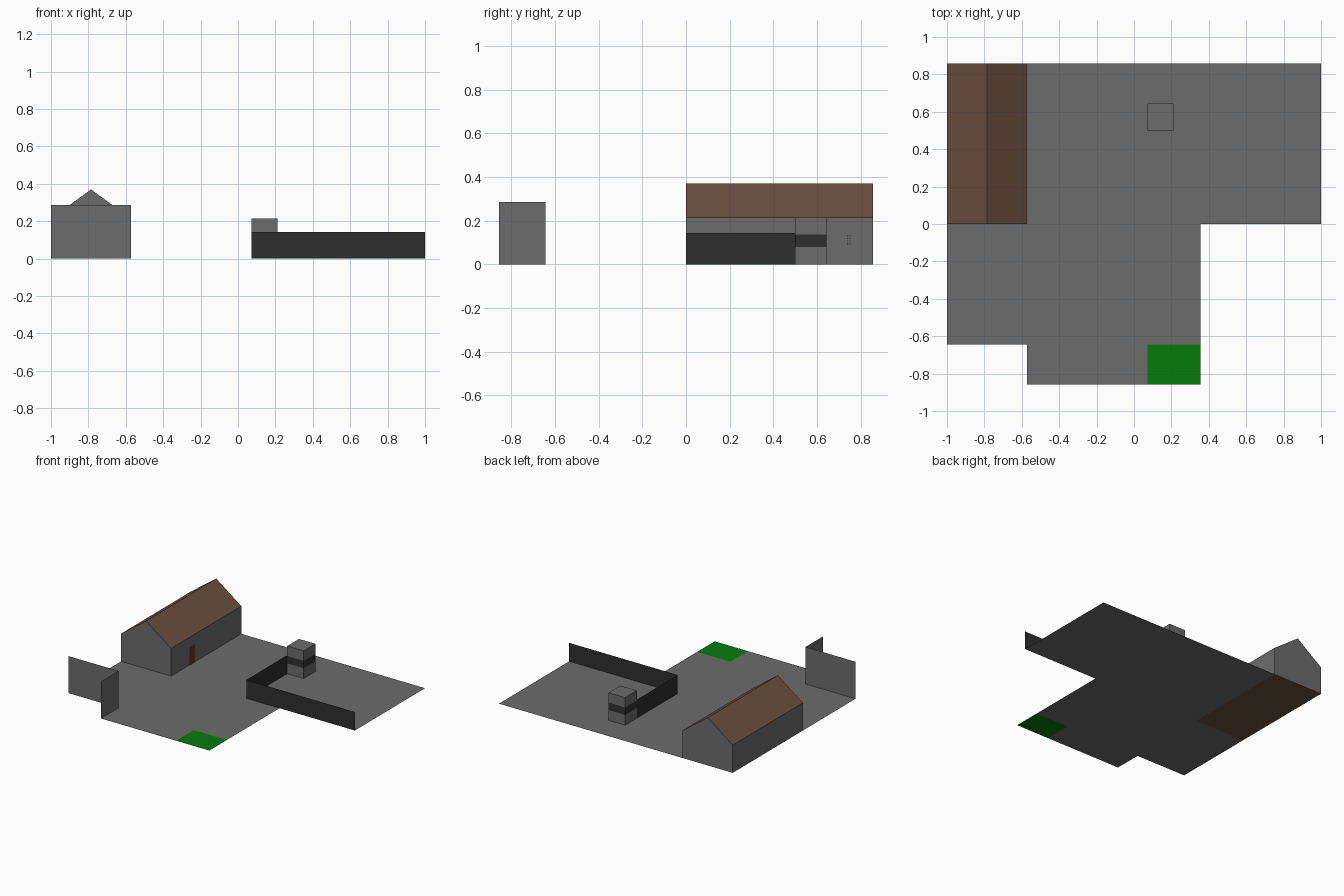
import bpy

if "Cube" in bpy.data.objects:
    bpy.data.objects.remove(bpy.data.objects["Cube"])


def material(name, rgb):
    m = bpy.data.materials.new(name)
    m.diffuse_color = (*rgb, 1)
    m.use_nodes = True
    m.node_tree.nodes["Principled BSDF"].inputs["Base Color"].default_value = m.diffuse_color
    return m


GREY = material("concrete grey", (0.15, 0.15, 0.15))
DARK = material("charcoal", (0.028, 0.028, 0.028))
BROWN = material("roof brown", (0.15, 0.079, 0.05))
GREEN = material("grass green", (0.002, 0.2, 0.004))
RED = material("door red brown", (0.12, 0.035, 0.022))


def mesh(name, verts, faces, *mats):
    me = bpy.data.meshes.new(name)
    me.from_pydata(verts, [], faces)
    for m in mats:
        me.materials.append(m)
    ob = bpy.data.objects.new(name, me)
    bpy.context.collection.objects.link(ob)
    return ob


def flat(name, x0, y0, x1, y1, mat):
    return mesh(name, [(x0, y0, 0), (x1, y0, 0), (x1, y1, 0), (x0, y1, 0)], [(0, 1, 2, 3)], mat)


def upright(name, a, b, z0, z1, mat):
    """Vertical sheet standing on the line a-b."""
    return mesh(name, [(*a, z0), (*b, z0), (*b, z1), (*a, z1)], [(0, 1, 2, 3)], mat)


# Plan dimensions
HX, FX, GX = -0.572, 0.071, 0.355   # house side, fence side, yard side
YB, YF, YW = 0.857, -0.857, -0.643  # back, front, wall line

# Ground around the house, with the grass corner left out
mesh("ground", [(HX, YB, 0), (HX, 0, 0), (-1, 0, 0), (-1, YW, 0), (HX, YW, 0), (HX, YF, 0),
                (FX, YF, 0), (FX, YW, 0), (GX, YW, 0), (GX, 0, 0), (1, 0, 0), (1, YB, 0)],
     [tuple(range(12))], GREY)
flat("grass_patch", FX, YF, GX, YW, GREEN)

# House: pentagon profile extruded from front to back
profile = [(-1, 0), (HX, 0), (HX, 0.214), ((HX - 1) / 2, 0.37), (-1, 0.214)]
house = mesh("house", [(x, y, z) for y in (0, YB) for x, z in profile],
             [(0, 1, 2, 3, 4), (9, 8, 7, 6, 5)] +
             [(i, i + 5, (i + 1) % 5 + 5, (i + 1) % 5) for i in range(5)], GREY, BROWN)
for p in house.data.polygons:
    p.flip()
    if p.index < 2:
        p.flip()
    # Roof slopes and the floor are brown
    p.material_index = 1 if abs(p.normal.z) > 0.3 else 0

# Door and small vent on the yard side of the house
upright("door", (HX + 0.003, 0.22), (HX + 0.003, 0.285), 0, 0.14, RED)
for y in (0.738, 0.749):
    for k in range(4):
        z = 0.092 + k * 0.012
        upright("vent_slot", (HX + 0.003, y), (HX + 0.003, y + 0.004), z, z + 0.005, DARK)

# Corner wall at the front left
upright("corner_wall_long", (-1, YW), (HX, YW), 0, 0.286, GREY)
upright("corner_wall_short", (HX, YF), (HX, YW), 0, 0.286, GREY)

# Dark fence
upright("fence_front", (FX, 0), (1, 0), 0, 0.143, DARK)
upright("fence_side", (FX, 0), (FX, 0.5), 0, 0.143, DARK)

# Guard booth with a dark window band
x0, x1, y0, y1 = FX, 0.212, 0.5, 0.643
levels = [0, 0.08, 0.137, 0.214]
ring = [(x0, y0), (x1, y0), (x1, y1), (x0, y1)]
booth = mesh("booth", [(x, y, z) for z in levels for x, y in ring],
             [(4 * k + i, 4 * k + (i + 1) % 4, 4 * k + 4 + (i + 1) % 4, 4 * k + 4 + i)
              for k in range(3) for i in range(4)] + [(12, 13, 14, 15)], GREY, DARK)
for p in booth.data.polygons:
    p.material_index = 1 if levels[1] < p.center.z < levels[2] else 0
